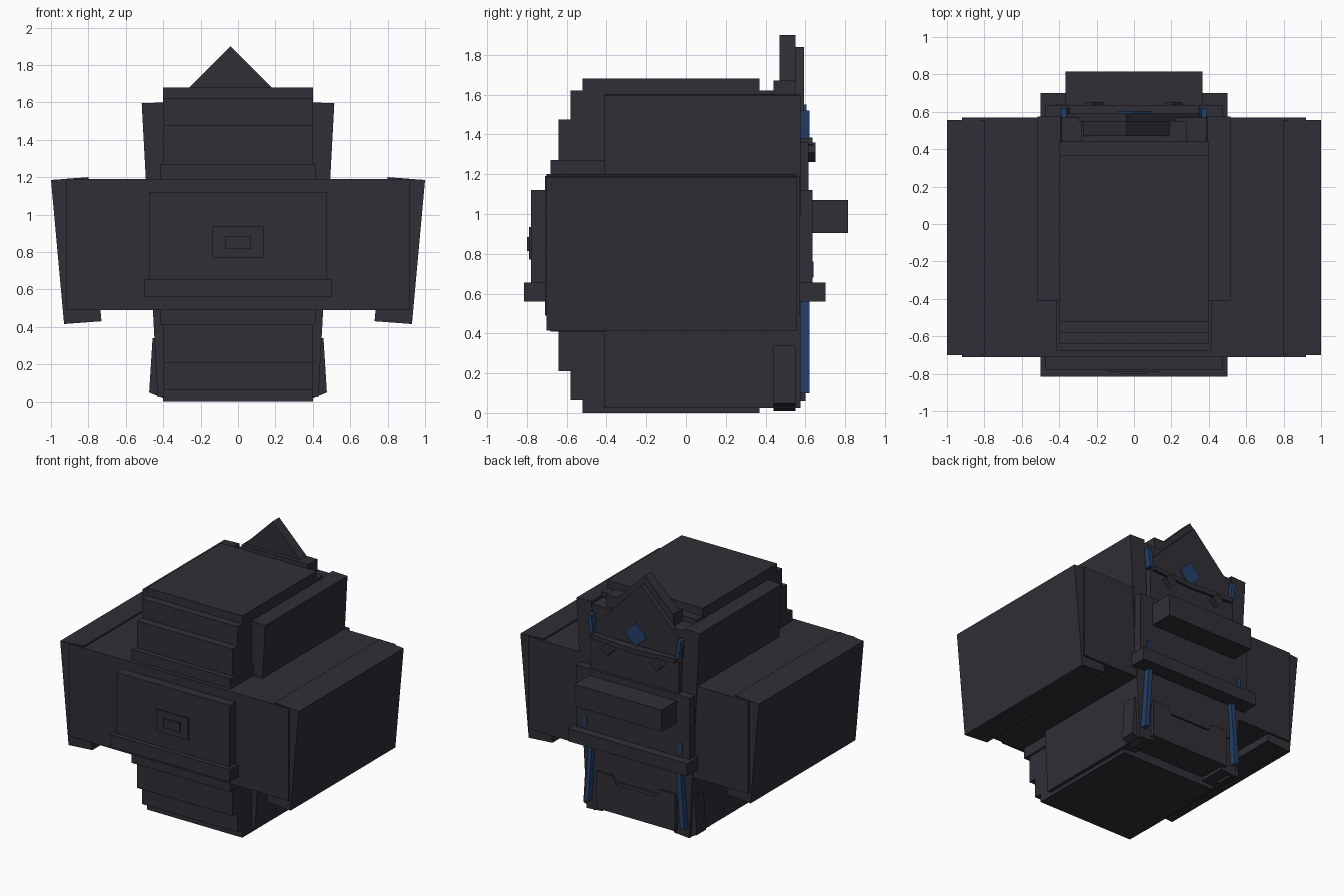
import bpy, bmesh

if "Cube" in bpy.data.objects:
    bpy.data.objects.remove(bpy.data.objects["Cube"])


def material(name, rgb):
    m = bpy.data.materials.new(name)
    m.use_nodes = True
    m.diffuse_color = (*rgb, 1)
    m.node_tree.nodes["Principled BSDF"].inputs["Base Color"].default_value = (*rgb, 1)
    return m


DARK = material("charcoal", (0.028, 0.028, 0.037))
BLUE = material("deep_blue", (0.018, 0.05, 0.14))


def prism(name, profile, y0, y1, mat=DARK):
    """Extrude an x-z outline from y0 to y1."""
    bm = bmesh.new()
    face = bm.faces.new([bm.verts.new((x, y0, z)) for x, z in profile])
    ext = bmesh.ops.extrude_face_region(bm, geom=[face])["geom"]
    moved = [g for g in ext if isinstance(g, bmesh.types.BMVert)]
    bmesh.ops.translate(bm, verts=moved, vec=(0, y1 - y0, 0))
    bmesh.ops.recalc_face_normals(bm, faces=bm.faces)
    mesh = bpy.data.meshes.new(name)
    bm.to_mesh(mesh)
    bm.free()
    mesh.materials.append(mat)
    ob = bpy.data.objects.new(name, mesh)
    bpy.context.collection.objects.link(ob)
    return ob


def box(name, half_x, y0, y1, z0, z1):
    return prism(name, [(-half_x, z0), (half_x, z0), (half_x, z1), (-half_x, z1)], y0, y1)


def diamond(name, x, z, r, y0, y1, mat=DARK):
    return prism(name, [(x - r, z), (x, z - r), (x + r, z), (x, z + r)], y0, y1, mat)


def pair(name, profile, y0, y1, mat=DARK):
    prism("left_" + name, profile, y0, y1, mat)
    prism("right_" + name, [(-x, z) for x, z in profile], y0, y1, mat)


# Stepped central body
box("core", 0.40, -0.52, 0.37, 0.0, 1.68)
box("core_step_outer", 0.40, -0.58, 0.44, 0.065, 1.62)
box("core_step_middle", 0.40, -0.64, 0.40, 0.21, 1.475)
box("core_step_inner", 0.415, -0.68, 0.40, 0.41, 1.27)
box("rear_body", 0.41, 0.40, 0.57, 0.06, 1.58)
box("rear_top_block", 0.28, 0.44, 0.55, 1.5, 1.67)

# Wide cross block and its leaning end plates
box("cross_block", 0.92, -0.71, 0.57, 0.49, 1.19)
pair("end_plate", [(0.73, 0.43), (0.93, 0.415), (1.0, 1.185), (0.80, 1.2)], -0.70, 0.555)

# Leaning side panels and short rear posts
pair("side_panel", [(0.30, 0.035), (0.43, 0.025), (0.515, 1.595), (0.39, 1.6)], -0.41, 0.575)
pair("rear_post", [(0.38, 0.01), (0.475, 0.05), (0.457, 0.34), (0.38, 0.34)], 0.44, 0.55)

# Front and rear panels, belt and details
box("waist_panel", 0.475, -0.78, 0.635, 0.56, 1.12)
box("belt", 0.50, -0.815, 0.70, 0.56, 0.655)
box("front_plaque", 0.135, -0.79, -0.77, 0.77, 0.935)
box("front_plaque_centre", 0.07, -0.80, -0.78, 0.815, 0.885)
box("rear_bar", 0.365, 0.62, 0.815, 0.905, 1.07)

# Rear crest with its blue jewel
diamond("crest", -0.04, 1.66, 0.24, 0.47, 0.55)
prism("crest_backing", [(-0.38, 1.38), (0.36, 1.38), (0.38, 1.42), (-0.04, 1.84), (-0.39, 1.48)], 0.55, 0.592)
diamond("crest_jewel", 0.0, 1.46, 0.09, 0.58, 0.605, BLUE)

# Upper rear plate, brow and studs
box("upper_rear_plate", 0.37, 0.55, 0.615, 1.1, 1.36)
prism("brow", [(-0.35, 1.35), (0, 1.33), (0.35, 1.35), (0.35, 1.385), (0, 1.365), (-0.35, 1.385)], 0.57, 0.635)
for side, x in (("left", 0.21), ("right", -0.21)):
    diamond(side + "_stud", x, 1.31, 0.05, 0.60, 0.652)

# Lower rear plates
prism("lower_rear_plate", [(-0.33, 0.06), (0.33, 0.06), (0.33, 0.34), (0.2, 0.34), (0.16, 0.28),
                           (-0.16, 0.28), (-0.2, 0.34), (-0.33, 0.34)], 0.55, 0.60)
box("lower_rear_backing", 0.38, 0.55, 0.585, 0.3, 0.58)

# Blue strips
pair("lower_strip", [(0.385, 0.10), (0.42, 0.10), (0.385, 0.57), (0.35, 0.57)], 0.57, 0.62, BLUE)
pair("upper_strip", [(0.345, 1.38), (0.375, 1.38), (0.39, 1.52), (0.36, 1.52)], 0.56, 0.62, BLUE)
pair("waist_tab", [(0.385, 0.68), (0.415, 0.68), (0.415, 0.76), (0.385, 0.76)], 0.63, 0.642, BLUE)
